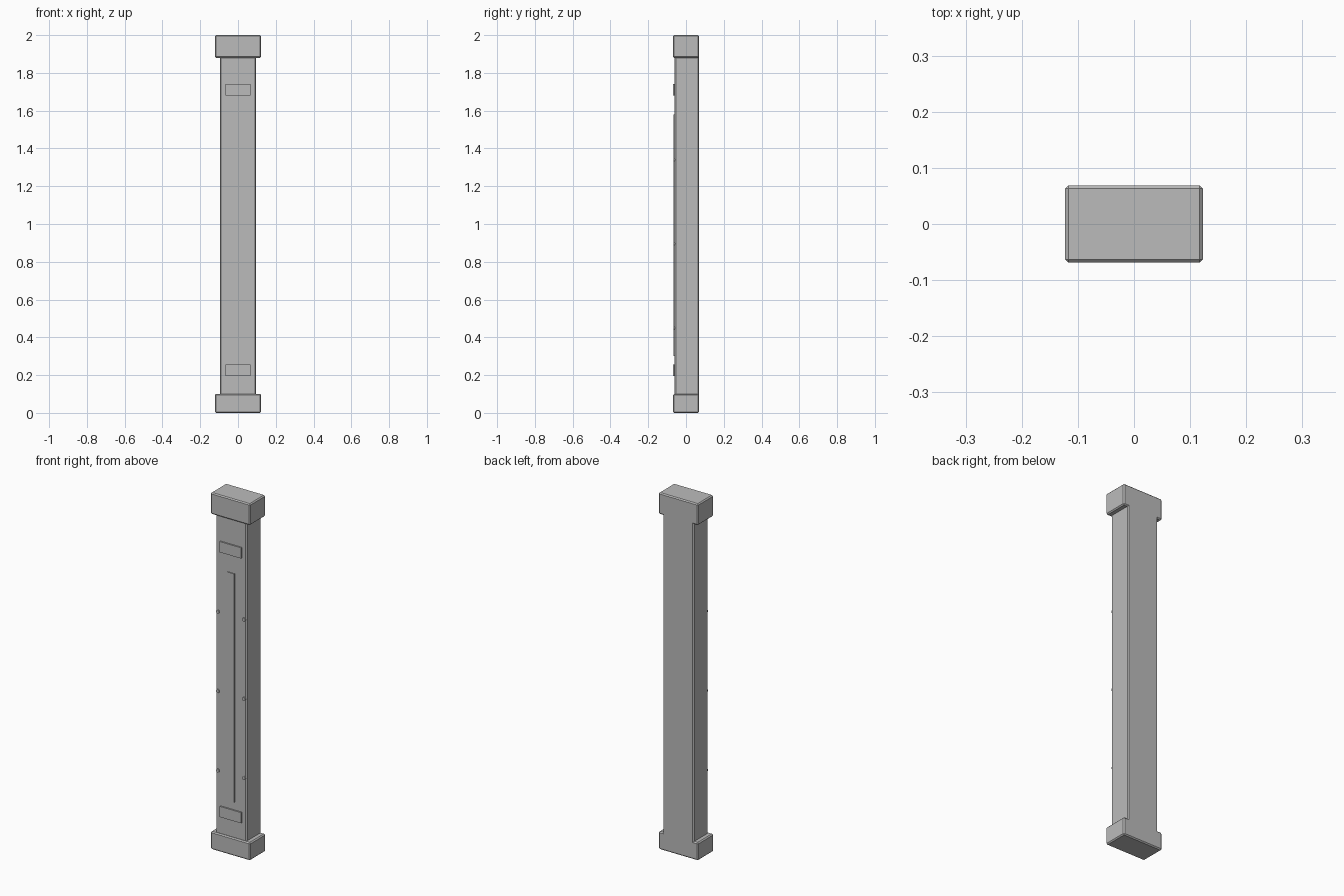
import bpy, bmesh, math
from mathutils import Matrix

if "Cube" in bpy.data.objects:
    bpy.data.objects.remove(bpy.data.objects["Cube"])

grey = bpy.data.materials.new("mid_grey")
grey.diffuse_color = (0.5, 0.5, 0.5, 1)
grey.use_nodes = True
grey.node_tree.nodes["Principled BSDF"].inputs["Base Color"].default_value = grey.diffuse_color


def finish(name, bm):
    bmesh.ops.recalc_face_normals(bm, faces=bm.faces)
    mesh = bpy.data.meshes.new(name)
    bm.to_mesh(mesh)
    bm.free()
    mesh.materials.append(grey)
    obj = bpy.data.objects.new(name, mesh)
    bpy.context.collection.objects.link(obj)


def box(name, x, y, z, bevel=0.0):
    """Box from (min, max) ranges with an optional flat chamfer."""
    bm = bmesh.new()
    bmesh.ops.create_cube(bm, size=1)
    for v in bm.verts:
        v.co = [r[0] if c < 0 else r[1] for c, r in zip(v.co, (x, y, z))]
    if bevel:
        bmesh.ops.bevel(bm, geom=bm.edges[:], offset=bevel, segments=1,
                        affect='EDGES')
    finish(name, bm)


def rivet(name, x, z):
    """Short round stud set into the front of the shaft."""
    bm = bmesh.new()
    bmesh.ops.create_cone(bm, cap_ends=True, segments=10, radius1=0.01,
                          radius2=0.01, depth=0.012,
                          matrix=Matrix.Translation((x, -0.06, z))
                          @ Matrix.Rotation(math.pi / 2, 4, 'X'))
    finish(name, bm)


# Base, cap and shaft, all flush at the back
box("base_block", (-0.123, 0.123), (-0.069, 0.069), (0, 0.1), 0.006)
box("top_cap", (-0.123, 0.123), (-0.069, 0.069), (1.88, 2), 0.006)
box("shaft", (-0.096, 0.096), (-0.06, 0.069), (0.085, 1.895), 0.006)

# Raised plates and long centre strip on the front
box("lower_plate", (-0.066, 0.066), (-0.068, -0.055), (0.195, 0.255))
box("upper_plate", (-0.066, 0.066), (-0.068, -0.055), (1.68, 1.74))
box("centre_strip", (-0.022, 0.022), (-0.065, -0.055), (0.3, 1.58))

# Rivets in two columns
for i, z in enumerate((0.45, 0.895, 1.34)):
    for side, x in (("left", -0.081), ("right", 0.081)):
        rivet(f"rivet_{side}_{i + 1}", x, z)
